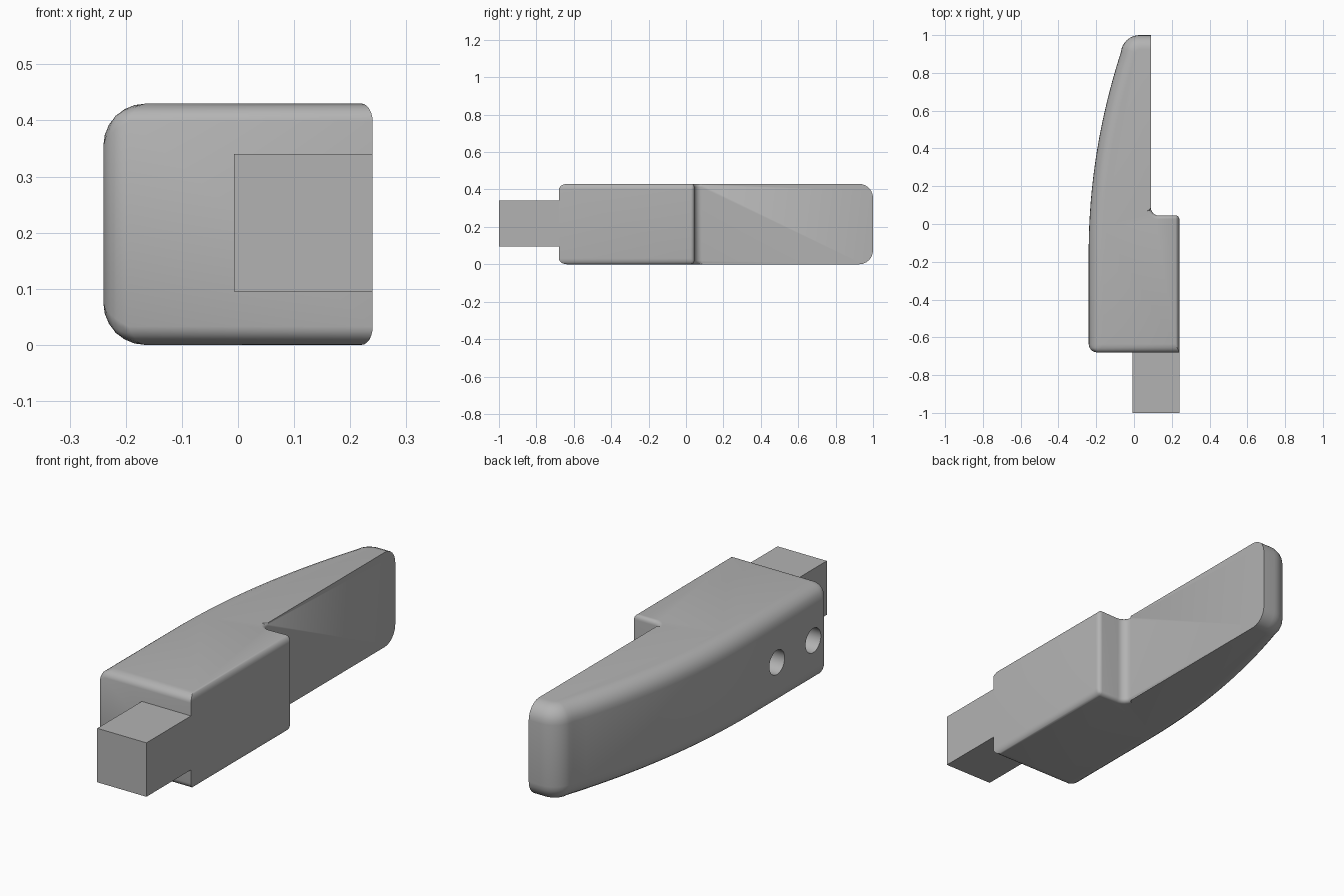
import bpy, bmesh
from math import sin, cos, pi, radians
from mathutils import Matrix, Vector

if "Cube" in bpy.data.objects:
    bpy.data.objects.remove(bpy.data.objects["Cube"])

HEIGHT = 0.43
MAX_ROUND = 0.075

grey = bpy.data.materials.new("plain grey")
grey.use_nodes = True
colour = (0.45, 0.45, 0.45, 1)
grey.diffuse_color = colour
grey.node_tree.nodes["Principled BSDF"].inputs["Base Color"].default_value = colour


def make_object(name, bm):
    mesh = bpy.data.meshes.new(name)
    bmesh.ops.recalc_face_normals(bm, faces=bm.faces)
    bm.to_mesh(mesh)
    bm.free()
    mesh.materials.append(grey)
    obj = bpy.data.objects.new(name, mesh)
    bpy.context.collection.objects.link(obj)
    return obj


def arc(cx, cy, r, start, end, steps):
    angles = [radians(start + (end - start) * i / steps) for i in range(steps + 1)]
    return [(cx + r * cos(a), cy + r * sin(a)) for a in angles]


# Plan outline with the rounding of the rim that starts at each point
outline = [(-0.24, -0.68, MAX_ROUND)]
for i in range(17):
    t = i / 16 * 1.06
    outline.append((-0.24 + 0.152 * t * t, -0.15 + t, MAX_ROUND))
outline += [(x, y, MAX_ROUND) for x, y in arc(0.03, 0.9, 0.1, 162, 90, 8)]
outline += [(0.09, 1.0, 0)]
outline += [(x, y, 0.02) for x, y in arc(0.13, 0.085, 0.04, 180, 270, 6)]
outline += [(0.24, 0.045, 0.02), (0.24, -0.68, 0.045)]

# Handle body: extruded outline, each rim edge rounded by its own radius
bm = bmesh.new()
weight = bm.edges.layers.float.new("bevel_weight_edge")
low = [bm.verts.new((x, y, 0)) for x, y, r in outline]
high = [bm.verts.new((x, y, HEIGHT)) for x, y, r in outline]
bm.faces.new(low)
bm.faces.new(high)
count = len(outline)
for i in range(count):
    j = (i + 1) % count
    bm.faces.new((low[i], low[j], high[j], high[i]))
    for ring in (low, high):
        bm.edges.get((ring[i], ring[j]))[weight] = outline[i][2] / MAX_ROUND
bm.edges.get((low[0], high[0]))[weight] = 0.045 / MAX_ROUND
bm.edges.get((low[-2], high[-2]))[weight] = 0.02 / MAX_ROUND
body = make_object("handle_body", bm)

bevel = body.modifiers.new("rounding", "BEVEL")
bevel.limit_method = "WEIGHT"
bevel.width = MAX_ROUND
bevel.segments = 6
bevel.use_clamp_overlap = False

# Two blind screw holes in the curved side
bm = bmesh.new()
for y in (-0.57, -0.31):
    place = Matrix.Translation((-0.2, y, HEIGHT / 2 - 0.01)) @ Matrix.Rotation(pi / 2, 4, "Y")
    bmesh.ops.create_cone(bm, cap_ends=True, segments=32, radius1=0.055,
                          radius2=0.055, depth=0.36, matrix=place)
cutter = make_object("hole_cutter", bm)
cutter.hide_render = True
holes = body.modifiers.new("holes", "BOOLEAN")
holes.operation = "DIFFERENCE"
holes.solver = "EXACT"
holes.object = cutter

# Square tang at the front end
bm = bmesh.new()
size = Vector((0.247, 0.34, 0.245))
bmesh.ops.create_cube(bm, size=1, matrix=Matrix.Translation((0.1165, -0.83, 0.2175))
                      @ Matrix.Diagonal(size).to_4x4())
tang = make_object("square_tang", bm)

# Finish the body mesh and shade it
bpy.context.view_layer.objects.active = body
body.select_set(True)
for name in ("rounding", "holes"):
    bpy.ops.object.modifier_apply(modifier=name)
bpy.data.objects.remove(cutter)
bpy.ops.object.shade_smooth_by_angle(angle=radians(35))
